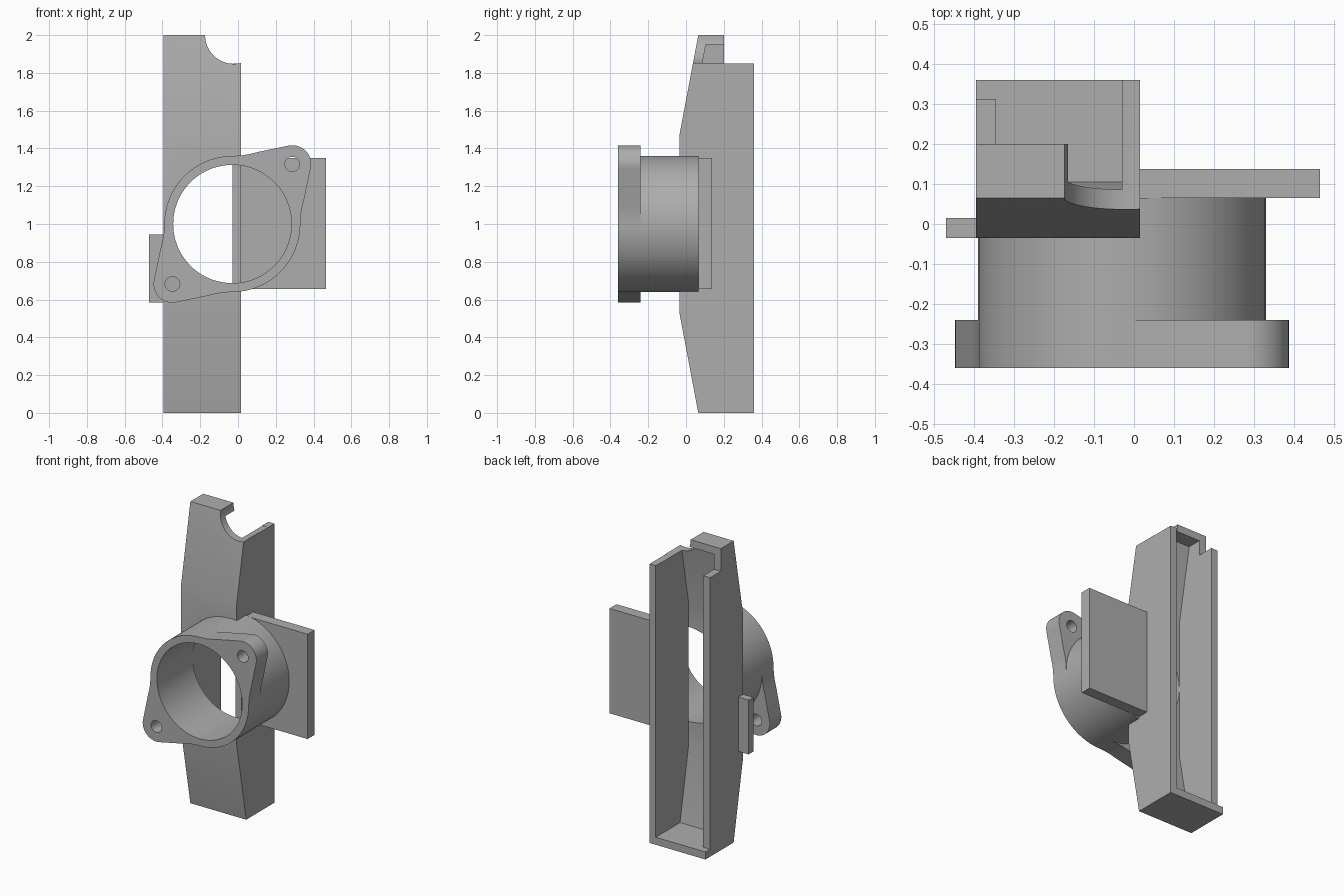
import bpy, bmesh
from math import cos, sin, radians

default = bpy.data.objects.get("Cube")
if default:
    bpy.data.objects.remove(default, do_unlink=True)

grey = bpy.data.materials.new("plain_grey")
grey.use_nodes = True
COLOUR = (0.42, 0.42, 0.42, 1)
grey.diffuse_color = COLOUR
grey.node_tree.nodes["Principled BSDF"].inputs["Base Color"].default_value = COLOUR


def prism(name, points, axis, start, end):
    """Extrude an outline: (y, z) points along X, or (x, z) points along Y."""
    bm = bmesh.new()
    place = (lambda a, b: (start, a, b)) if axis == "X" else (lambda a, b: (a, start, b))
    face = bm.faces.new([bm.verts.new(place(a, b)) for a, b in points])
    geom = bmesh.ops.extrude_face_region(bm, geom=[face])["geom"]
    shift = (end - start, 0, 0) if axis == "X" else (0, end - start, 0)
    bmesh.ops.translate(bm, vec=shift, verts=[v for v in geom if isinstance(v, bmesh.types.BMVert)])
    bmesh.ops.recalc_face_normals(bm, faces=bm.faces)
    mesh = bpy.data.meshes.new(name)
    bm.to_mesh(mesh)
    bm.free()
    mesh.materials.append(grey)
    obj = bpy.data.objects.new(name, mesh)
    bpy.context.collection.objects.link(obj)
    return obj


def box(name, x0, x1, y0, y1, z0, z1):
    return prism(name, [(x0, z0), (x1, z0), (x1, z1), (x0, z1)], "Y", y0, y1)


def arc(cx, cz, r, a0, a1, n):
    angles = [radians(a0 + (a1 - a0) * i / n) for i in range(n + 1)]
    return [(cx + r * cos(a), cz + r * sin(a)) for a in angles]


def cylinder(name, cx, cz, r, y0, y1, n=96):
    return prism(name, arc(cx, cz, r, 0, 360, n)[:-1], "Y", y0, y1)


def cut(obj, *cutters):
    bpy.context.view_layer.objects.active = obj
    for cutter in cutters:
        cutter.hide_render = True
        mod = obj.modifiers.new("cut", "BOOLEAN")
        mod.operation, mod.solver, mod.object = "DIFFERENCE", "EXACT", cutter
        bpy.ops.object.modifier_apply(modifier=mod.name)
        bpy.data.objects.remove(cutter, do_unlink=True)


def smooth(obj):
    bpy.ops.object.select_all(action="DESELECT")
    obj.select_set(True)
    bpy.context.view_layer.objects.active = obj
    bpy.ops.object.shade_smooth_by_angle(angle=radians(30))


RIGHT, LEFT, WALL = -0.395, 0.015, 0.05      # channel sides and wall thickness
CX, CZ, OUTER, BORE = -0.03, 1.0, 0.36, 0.313  # collar centre and radii
FRONT, FLANGE_BACK, PLATE_FRONT = -0.36, -0.24, 0.065

# Open-backed channel with tapered ends
shell = [(0.065, 0), (0.36, 0), (0.36, 1.85), (0.2, 1.85), (0.2, 2), (0.065, 2),
         (-0.035, 1.47), (-0.035, 0.53)]
hollow = [(0.105, 0.05), (0.5, 0.05), (0.5, 1.95), (0.105, 1.95), (0.015, 1.47), (0.015, 0.53)]
channel = prism("channel_body", shell, "X", RIGHT, LEFT)
cut(channel,
    prism("hollow", hollow, "X", RIGHT + WALL, LEFT - 0.045),
    cylinder("bore_opening", CX, CZ, BORE, -0.2, 0.016),
    cylinder("top_notch", -0.022, 2.0, 0.152, -0.2, 0.3),
    box("short_wall", RIGHT - 0.1, RIGHT + WALL, 0.312, 0.5, 0.05, 2.1))
smooth(channel)

# Collar tube, trimmed where it meets the channel
collar = cylinder("collar_tube", CX, CZ, OUTER, FLANGE_BACK, PLATE_FRONT)
cut(collar,
    cylinder("bore", CX, CZ, BORE, -0.5, 0.5),
    box("channel_trim", -0.6, LEFT - 0.005, -0.02, 0.3, 0.5, 1.5))
smooth(collar)

# Flange with two opposite rounded ears
EAR, EAR_R = 0.317, 0.1
blend = [(0.363, 0.05), (0.37, 0.09), (0.38, 0.13)]
half = (arc(0, 0, OUTER, -90, 0, 24) + blend + arc(EAR, EAR, EAR_R, -15, 105, 20)
        + [(b, a) for a, b in reversed(blend)])
outline = half + [(-a, -b) for a, b in half]
flange = prism("collar_flange", [(CX + a, CZ + b) for a, b in outline], "Y", FRONT, FLANGE_BACK)
cut(flange, cylinder("bore", CX, CZ, BORE, -0.5, 0.5),
    *[cylinder("screw_hole", CX + s * EAR, CZ + s * EAR, 0.039, -0.5, 0.5, 32) for s in (1, -1)])
smooth(flange)

# Side plate and small tab
box("side_plate", LEFT, 0.465, PLATE_FRONT, 0.138, 0.655, 1.35)
box("side_tab", -0.47, RIGHT, -0.035, 0.015, 0.585, 0.945)
